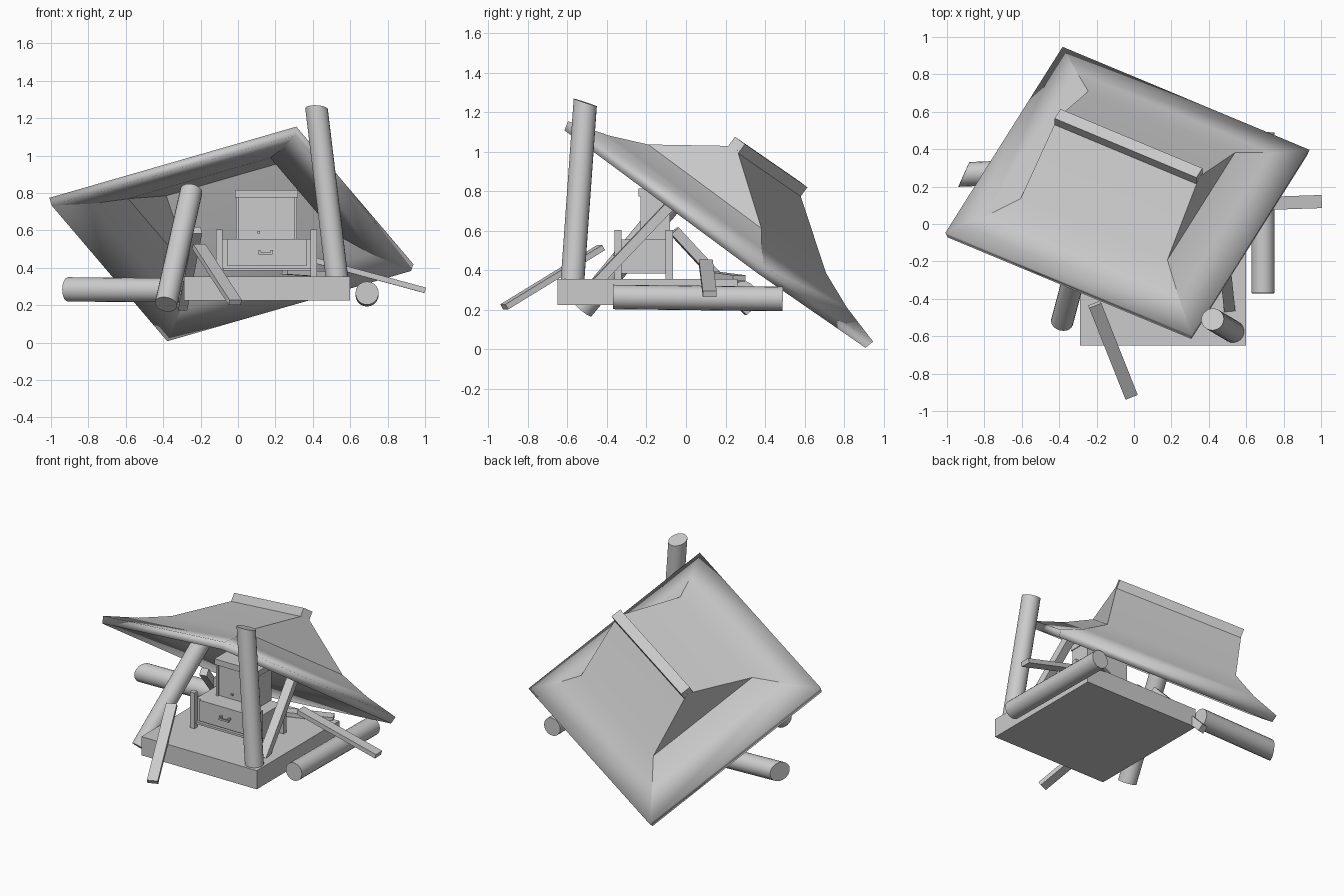
import bpy, bmesh, math
from mathutils import Vector, Matrix

old = bpy.data.objects.get("Cube")
if old:
    bpy.data.objects.remove(old)

grey = bpy.data.materials.new("weathered_grey")
grey.use_nodes = True
COLOR = (0.6, 0.6, 0.6, 1)
grey.diffuse_color = COLOR
grey.node_tree.nodes["Principled BSDF"].inputs["Base Color"].default_value = COLOR


def finish(name, bm, smooth=False, matrix=None):
    """Turn a bmesh into a named grey object."""
    bmesh.ops.recalc_face_normals(bm, faces=bm.faces)
    mesh = bpy.data.meshes.new(name)
    bm.to_mesh(mesh)
    bm.free()
    mesh.materials.append(grey)
    ob = bpy.data.objects.new(name, mesh)
    bpy.context.scene.collection.objects.link(ob)
    if matrix:
        ob.matrix_world = matrix
    if smooth:
        bpy.ops.object.select_all(action="DESELECT")
        ob.select_set(True)
        bpy.context.view_layer.objects.active = ob
        bpy.ops.object.shade_smooth_by_angle(angle=math.radians(35))
    return ob


def box(name, low, high, matrix=None):
    low, high = Vector(low), Vector(high)
    bm = bmesh.new()
    bmesh.ops.create_cube(bm, size=1)
    bmesh.ops.scale(bm, vec=high - low, verts=bm.verts)
    bmesh.ops.translate(bm, vec=(low + high) / 2, verts=bm.verts)
    return finish(name, bm, matrix=matrix)


def frame(origin, x_axis, z_hint):
    """Matrix with x along x_axis and z as near z_hint as possible."""
    x = Vector(x_axis).normalized()
    y = Vector(z_hint).cross(x).normalized()
    rot = Matrix((x, y, x.cross(y))).transposed().to_4x4()
    return Matrix.Translation(origin) @ rot


def plank(name, start, end, width=0.07, thick=0.03):
    a, b = Vector(start), Vector(end)
    half = Vector(((b - a).length, width, thick)) / 2
    return box(name, -half, half, frame((a + b) / 2, b - a, (0, 0, 1)))


def log(name, start, end, radius, slant=0.0):
    """Round post with an optional slanted cut at the far end."""
    a, b = Vector(start), Vector(end)
    bm = bmesh.new()
    bmesh.ops.create_cone(bm, cap_ends=True, segments=20, radius1=radius,
                          radius2=radius, depth=(b - a).length)
    for v in bm.verts:
        if v.co.z > 0:
            v.co.z += v.co.x * slant
    rot = (b - a).to_track_quat("Z", "Y").to_matrix().to_4x4()
    return finish(name, bm, True, Matrix.Translation((a + b) / 2) @ rot)


# Collapsed hip-and-gable roof: flared skirt rings, two slopes, two gables
roof_frame = frame((-0.035, 0.175, 0.597), (0.892, -0.372, 0.257), (0.013, 0.589, 0.807))
bm = bmesh.new()
rings = []
for u, v, n in [(0.74, 0.693, 0), (0.58, 0.54, 0.062), (0.44, 0.40, 0.142)]:
    rings.append([bm.verts.new((sx * u, sy * v, n))
                  for sx, sy in [(-1, -1), (1, -1), (1, 1), (-1, 1)]])
for outer, inner in zip(rings, rings[1:]):
    for i in range(4):
        j = (i + 1) % 4
        bm.faces.new((outer[i], outer[j], inner[j], inner[i]))
left, right = [bm.verts.new((s * 0.425, 0, 0.4)) for s in (-1, 1)]
a, b, c, d = rings[-1]
for corners in [(a, b, right, left), (c, d, left, right), (b, c, right), (d, a, left)]:
    bm.faces.new(corners)
roof = finish("roof", bm, False, roof_frame)
shell = roof.modifiers.new("shell", "SOLIDIFY")
shell.thickness = 0.05
shell.offset = -1
bpy.ops.object.select_all(action="DESELECT")
roof.select_set(True)
bpy.context.view_layer.objects.active = roof
bpy.ops.object.shade_smooth_by_angle(angle=math.radians(25))
box("ridge_beam", (-0.425, -0.035, 0.365), (0.425, 0.035, 0.435), roof_frame)

# Floor platform
box("platform", (-0.29, -0.65, 0.225), (0.6, 0.26, 0.355))

# Standing, leaning and fallen posts
log("standing_post", (0.53, -0.575, 0.34), (0.42, -0.51, 1.25), 0.06, 0.3)
log("leaning_post", (-0.385, -0.525, 0.205), (-0.25, -0.02, 0.81), 0.06)
log("fallen_post_left", (-0.30, 0.29, 0.28), (-0.91, 0.265, 0.285), 0.065, 0.5)
log("fallen_post_right", (0.69, -0.37, 0.265), (0.69, 0.49, 0.255), 0.062)

# Broken planks
plank("plank_front", (-0.21, -0.43, 0.515), (-0.015, -0.92, 0.215))
plank("plank_side", (0.41, 0.1, 0.44), (1.0, 0.12, 0.28))
plank("plank_brace_right", (0.51, -0.45, 0.34), (0.47, -0.07, 0.74), 0.06, 0.05)
plank("plank_brace_back", (-0.30, 0.32, 0.19), (-0.22, -0.06, 0.60), 0.05, 0.05)
plank("plank_floor", (0.25, 0.12, 0.38), (0.55, 0.27, 0.36))

# Chest with corner posts, framed drawer and handle
box("chest", (-0.09, -0.33, 0.385), (0.40, -0.09, 0.555))
for x in (-0.10, 0.405):
    for y in (-0.345, -0.085):
        box("chest_post", (x - 0.018, y - 0.018, 0.35), (x + 0.018, y + 0.018, 0.605))
box("drawer", (-0.055, -0.345, 0.41), (0.365, -0.33, 0.555))
box("drawer_sill", (-0.08, -0.35, 0.385), (0.39, -0.33, 0.40))
for x in (0.115, 0.18):
    box("handle_stem", (x - 0.006, -0.365, 0.48), (x + 0.006, -0.345, 0.495))
box("handle_bar", (0.11, -0.37, 0.472), (0.185, -0.36, 0.484))

# Cabinet on the chest, with frame, cap and knob
box("cabinet", (0.0, -0.215, 0.555), (0.30, -0.08, 0.78))
for x in (-0.01, 0.30):
    box("cabinet_frame", (x, -0.23, 0.555), (x + 0.015, -0.08, 0.78))
box("cabinet_cap", (-0.015, -0.24, 0.775), (0.32, -0.07, 0.815))
box("cabinet_knob", (0.105, -0.23, 0.585), (0.117, -0.215, 0.597))
